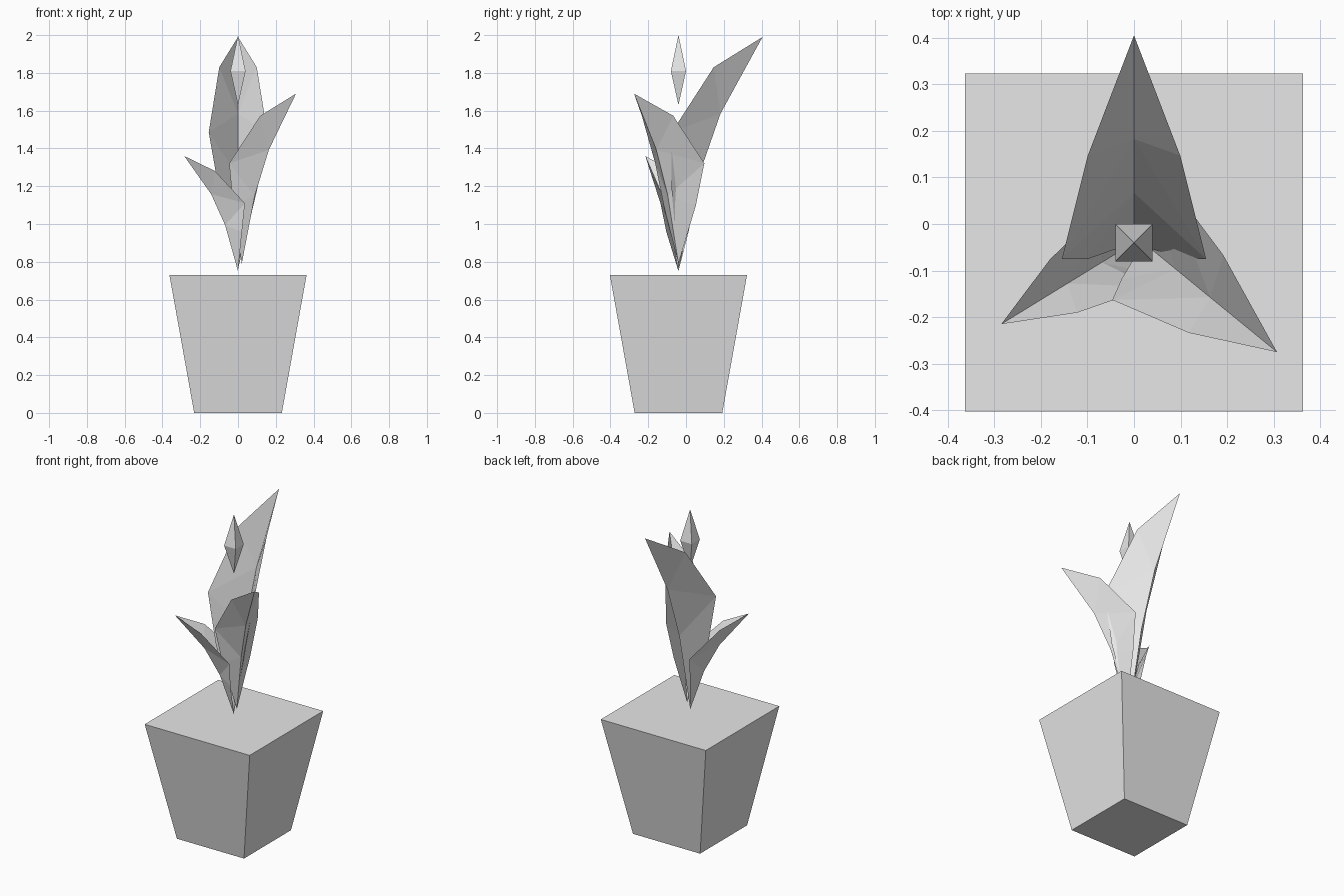
import bpy
import bmesh
from mathutils import Vector

old = bpy.data.objects.get("Cube")
if old:
    bpy.data.objects.remove(old, do_unlink=True)

AXIS_Y = -0.04


def material(name, value):
    mat = bpy.data.materials.new(name)
    color = (value, value, value, 1)
    mat.use_nodes = True
    mat.diffuse_color = color
    mat.node_tree.nodes["Principled BSDF"].inputs["Base Color"].default_value = color
    return mat


grey = material("plain grey", 0.8)


def finish(bm, name, recalc=True):
    if recalc:
        bmesh.ops.recalc_face_normals(bm, faces=bm.faces)
    mesh = bpy.data.meshes.new(name)
    bm.to_mesh(mesh)
    bm.free()
    mesh.materials.append(grey)
    obj = bpy.data.objects.new(name, mesh)
    bpy.context.collection.objects.link(obj)
    return obj


def square(bm, half, z):
    return [bm.verts.new((x * half, AXIS_Y + y * half, z))
            for x, y in ((-1, -1), (1, -1), (1, 1), (-1, 1))]


def bridge(bm, low, high):
    for i in range(4):
        j = (i + 1) % 4
        bm.faces.new((low[i], low[j], high[j], high[i]))


# Tapered square pot with its rim
bm = bmesh.new()
foot, rim = square(bm, 0.232, 0), square(bm, 0.363, 0.73)
inner = square(bm, 0.267, 0.73)
bm.faces.new(foot[::-1])
bridge(bm, foot, rim)
bridge(bm, rim, inner)
finish(bm, "pot", recalc=False)

# Soil filling the rim
bm = bmesh.new()
bm.faces.new(square(bm, 0.267, 0.73))
finish(bm, "soil", recalc=False)

# Long diamond bud
bm = bmesh.new()
waist = square(bm, 0.04, 1.81)
for z in (1.63, 2.0):
    end = bm.verts.new((0, AXIS_Y, z))
    for i in range(4):
        bm.faces.new((waist[i], waist[(i + 1) % 4], end))
finish(bm, "bud")


# Leaf folded along its midrib; shares run from base to tip
def leaf(name, base, tip, side, shift):
    base, tip, side = Vector(base), Vector(tip), Vector(side)
    bm = bmesh.new()

    def point(out, up, wide=0):
        p = base.lerp(tip, out) + side * wide
        p.z = base.z + (tip.z - base.z) * up
        return bm.verts.new(p)

    root, end = point(0, 0), point(1, 1)
    rib_low, rib_high = point(0.24, 0.4), point(0.5, 0.67)
    for s in (-1, 1):
        low = point(shift, 0.34, 0.65 * s)
        wide = point(shift, 0.59, s)
        high = point(0.5 + shift, 0.87, 0.64 * s)
        for face in ((root, low, rib_low), (low, wide, rib_low),
                     (wide, rib_high, rib_low), (wide, high, rib_high),
                     (high, end, rib_high)):
            bm.faces.new(face[::-s])
    finish(bm, name, recalc=False)


leaf("tall_back_leaf", (0, AXIS_Y, 0.76), (0, 0.405, 1.99), (0.155, 0, 0), -0.08)
leaf("middle_left_leaf", (0.02, AXIS_Y, 0.79), (0.307, -0.275, 1.69),
     (-0.058, -0.13, 0), -0.03)
leaf("short_right_leaf", (0, AXIS_Y, 0.75), (-0.285, -0.215, 1.36),
     (-0.045, 0.09, 0), 0.03)
